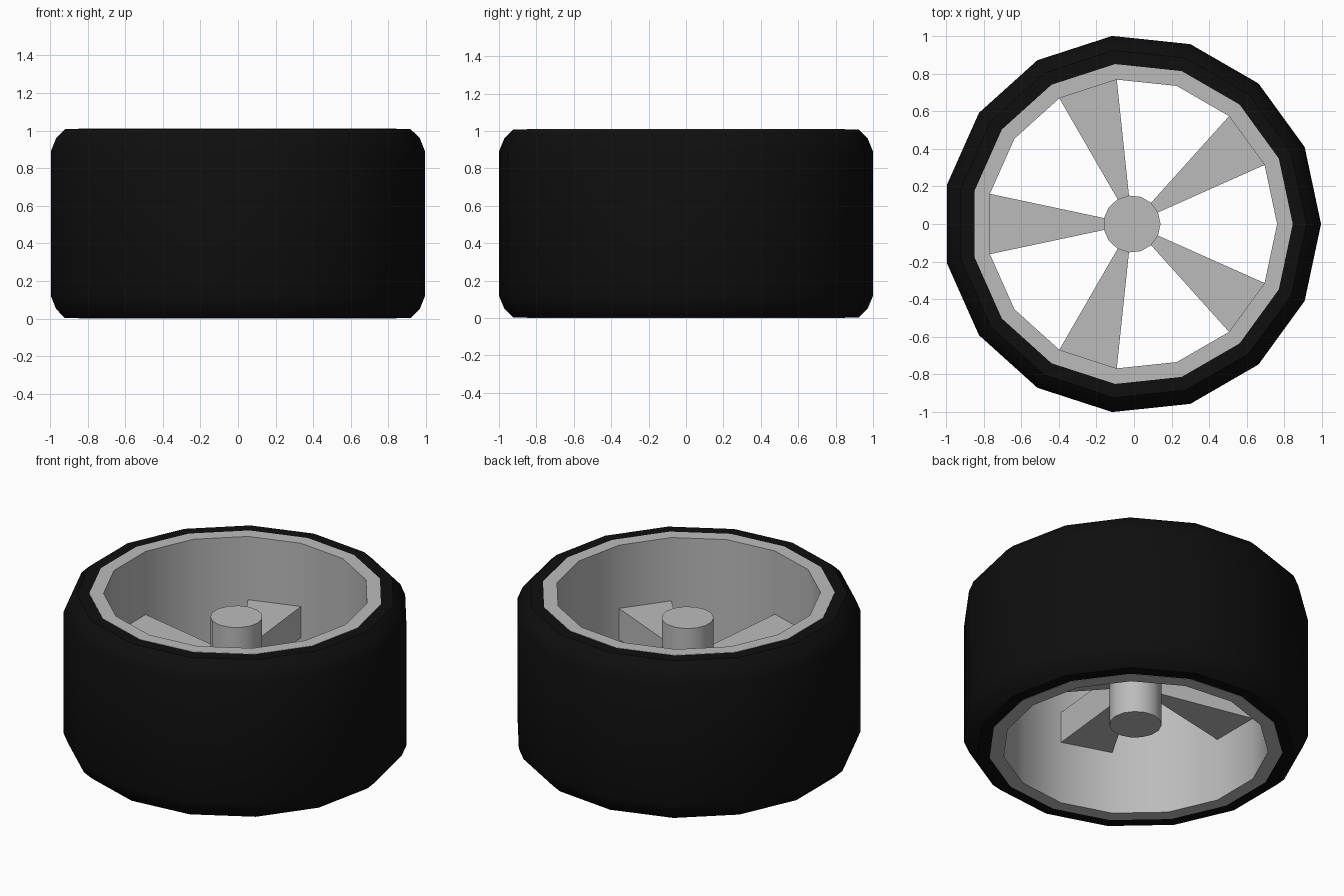
import bpy, bmesh, math

SIDES = 15
STEP = math.tau / SIDES
CENTRE_X = -0.011
HEIGHT = 1.01
TYRE_R, RIM_R, BORE_R, HUB_R = 1.0055, 0.855, 0.772, 0.152

cube = bpy.data.objects.get("Cube")
if cube:
    bpy.data.objects.remove(cube, do_unlink=True)


def make_material(name, rgb):
    mat = bpy.data.materials.new(name)
    mat.use_nodes = True
    mat.diffuse_color = (*rgb, 1)
    mat.node_tree.nodes["Principled BSDF"].inputs["Base Color"].default_value = (*rgb, 1)
    return mat


rubber = make_material("black rubber", (0.0045, 0.0045, 0.0045))
metal = make_material("grey metal", (0.5, 0.5, 0.5))


def polar(r, angle, z):
    return (CENTRE_X + r * math.cos(angle), r * math.sin(angle), z)


def finish(bm, name, mat, smooth):
    bmesh.ops.recalc_face_normals(bm, faces=bm.faces)
    mesh = bpy.data.meshes.new(name)
    bm.to_mesh(mesh)
    bm.free()
    obj = bpy.data.objects.new(name, mesh)
    bpy.context.collection.objects.link(obj)
    mesh.materials.append(mat)
    if smooth:
        bpy.ops.object.select_all(action="DESELECT")
        obj.select_set(True)
        bpy.context.view_layer.objects.active = obj
        bpy.ops.object.shade_smooth_by_angle(angle=math.radians(30))


def lathe(name, profile, mat, closed=True):
    """Turn a (radius, z) profile; an open one gets end caps."""
    bm = bmesh.new()
    rings = [[bm.verts.new(polar(r, i * STEP, z)) for i in range(SIDES)] for r, z in profile]
    pairs = list(zip(rings, rings[1:]))
    if closed:
        pairs.append((rings[-1], rings[0]))
    else:
        bm.faces.new(rings[0])
        bm.faces.new(rings[-1])
    for a, b in pairs:
        for i in range(SIDES):
            j = (i + 1) % SIDES
            bm.faces.new((a[i], a[j], b[j], b[i]))
    finish(bm, name, mat, True)


def spoke(name, angle, z0, z1):
    """Wedge joining one side of the hub to one side of the rim."""
    bm = bmesh.new()
    corners = [(HUB_R - 0.01, -1), (BORE_R + 0.02, -1), (BORE_R + 0.02, 1), (HUB_R - 0.01, 1)]
    low, high = [[bm.verts.new(polar(r, angle + s * STEP / 2, z)) for r, s in corners]
                 for z in (z0, z1)]
    bm.faces.new(low)
    bm.faces.new(high)
    for i in range(4):
        j = (i + 1) % 4
        bm.faces.new((low[i], low[j], high[j], high[i]))
    finish(bm, name, metal, False)


# Tyre with rounded shoulders, mirrored top to bottom
shoulder = [(RIM_R, 0.002), (0.928, 0.002), (0.977, 0.05), (TYRE_R, 0.12)]
lathe("tyre", shoulder + [(r, HEIGHT - z) for r, z in reversed(shoulder)], rubber)

# Rim band
lathe("rim", [(BORE_R, 0), (RIM_R, 0), (RIM_R, HEIGHT), (BORE_R, HEIGHT)], metal)

# Hub
lathe("hub", [(HUB_R, 0.155), (HUB_R, HEIGHT - 0.155)], metal, closed=False)

# Five spokes
for n in range(5):
    spoke(f"spoke_{n + 1}", math.pi + n * math.tau / 5, 0.405, 0.605)
